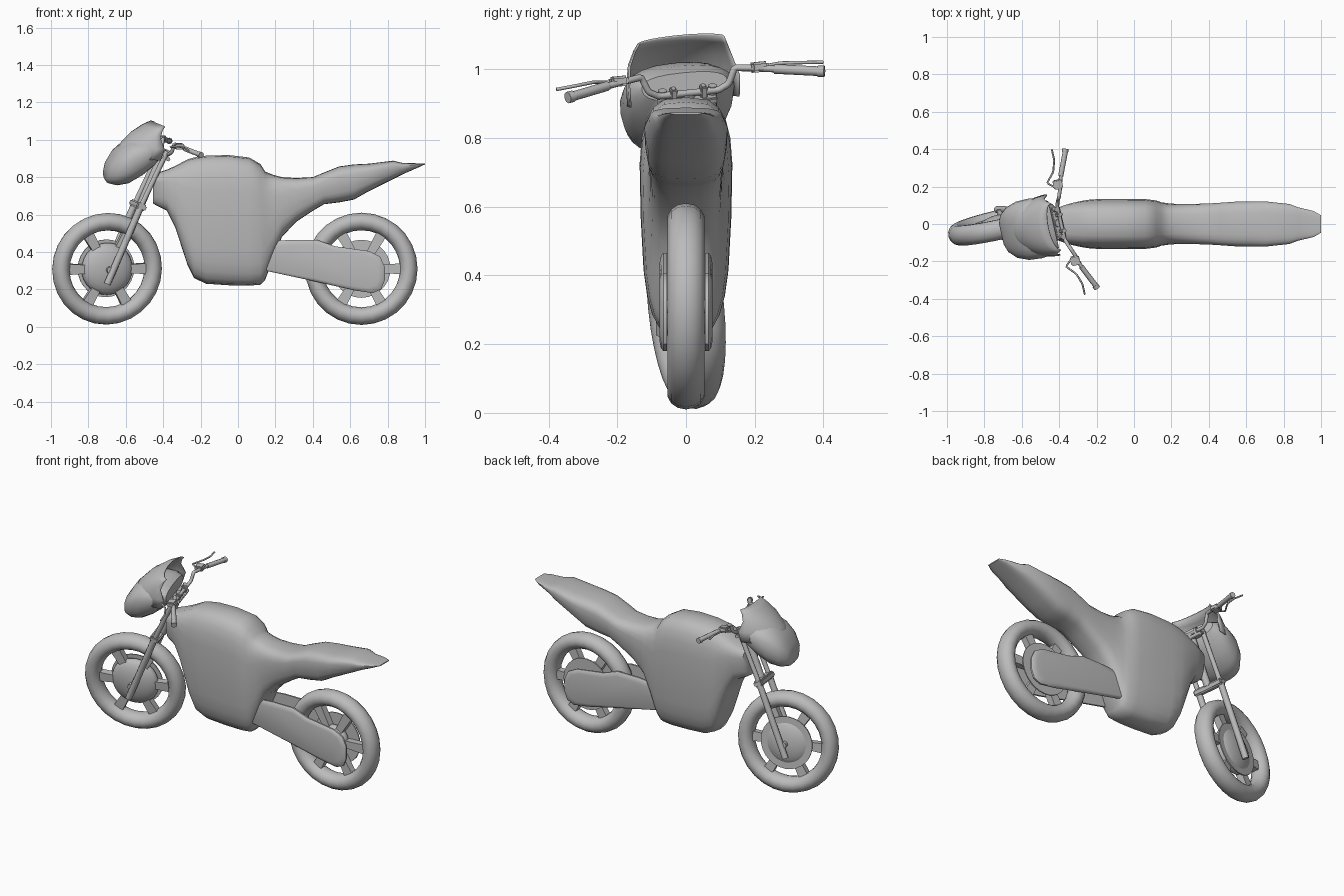
import bpy, bmesh, math
from mathutils import Matrix, Vector

if "Cube" in bpy.data.objects:
    bpy.data.objects.remove(bpy.data.objects["Cube"])

grey = bpy.data.materials.new("plain_grey")
grey.use_nodes = True
colour = (0.5, 0.5, 0.5, 1)
grey.diffuse_color = colour
grey.node_tree.nodes["Principled BSDF"].inputs["Base Color"].default_value = colour

# Front assembly is turned about the raked steering axis
pivot = Vector((-0.70, 0, 0.31))
STEER = (Matrix.Translation(pivot) @ Matrix.Rotation(math.radians(14), 4, Vector((0.41, 0, 0.912)))
         @ Matrix.Translation(-pivot))
FIXED = Matrix.Identity(4)
meshes = []


def finish(name, bm, matrix):
    bmesh.ops.recalc_face_normals(bm, faces=bm.faces)
    me = bpy.data.meshes.new(name)
    bm.to_mesh(me)
    bm.free()
    me.materials.append(grey)
    ob = bpy.data.objects.new(name, me)
    bpy.context.collection.objects.link(ob)
    ob.matrix_world = matrix
    meshes.append(ob)
    return ob


def bridge(bm, rings, closed=True):
    loops = [[bm.verts.new(p) for p in ring] for ring in rings]
    n = len(loops[0])
    for a, b in zip(loops, loops[1:]):
        for i in range(n if closed else n - 1):
            j = (i + 1) % n
            bm.faces.new((a[i], a[j], b[j], b[i]))
    return loops


def section(x, bottom, top, width, taper, power, count=24):
    """Rounded upright section, narrower towards its bottom."""
    ring = []
    for i in range(count):
        a = math.tau * i / count
        c, s = math.cos(a), math.sin(a)
        u = math.copysign(abs(s) ** power, s)
        y = width * math.copysign(abs(c) ** power, c) * (1 - taper * (1 - u) / 2)
        ring.append((x, y, (top + bottom) / 2 + u * (top - bottom) / 2))
    return ring


def shell(name, stations, matrix, taper, power):
    bm = bmesh.new()
    loops = bridge(bm, [section(*s, taper, power) for s in stations])
    bm.faces.new(loops[0])
    bm.faces.new(loops[-1])
    return finish(name, bm, matrix)


def tube(name, points, radius, matrix, smooth_path=False):
    cu = bpy.data.curves.new(name, "CURVE")
    cu.dimensions = "3D"
    cu.bevel_depth, cu.bevel_resolution = radius, 2
    cu.use_fill_caps = True
    if smooth_path:
        sp = cu.splines.new("NURBS")
        sp.use_endpoint_u, sp.order_u, sp.resolution_u = True, 3, 5
    else:
        sp = cu.splines.new("POLY")
    sp.points.add(len(points) - 1)
    for p, co in zip(sp.points, points):
        p.co = (*co, 1)
    cu.materials.append(grey)
    ob = bpy.data.objects.new(name, cu)
    bpy.context.collection.objects.link(ob)
    ob.matrix_world = matrix
    return ob


def lathe(name, profile, centre, matrix, count=28):
    """Spin (radius, y) points around the axle."""
    bm = bmesh.new()
    rings = [[centre + Vector((r * math.cos(math.tau * i / count), y,
                               r * math.sin(math.tau * i / count)))
              for i in range(count)] for r, y in profile]
    bridge(bm, rings)
    bmesh.ops.remove_doubles(bm, verts=bm.verts, dist=0.0005)
    return finish(name, bm, matrix)


def box(name, size, centre, matrix, rotation=FIXED):
    bm = bmesh.new()
    m = Matrix.Translation(centre) @ rotation @ Matrix.Diagonal((*size, 1))
    bmesh.ops.create_cube(bm, size=1, matrix=m)
    bmesh.ops.bevel(bm, geom=bm.edges[:], offset=min(size) * 0.2, segments=2, affect="EDGES")
    return finish(name, bm, matrix)


def wheel(label, centre, matrix, hub_radius, hub_depth):
    # Tyre with an oval section
    steps = [math.tau * i / 14 for i in range(15)]
    lathe(label + "_tyre", [(0.253 + 0.047 * math.cos(a), 0.055 * math.sin(a)) for a in steps],
          centre, matrix)
    # Domed hub cover
    dome = [math.pi * i / 12 for i in range(13)]
    lathe(label + "_hub", [(hub_radius * math.sin(a), -hub_depth * math.cos(a)) for a in dome],
          centre, matrix)
    lathe(label + "_brake_disc", [(0, 0.03), (0.155, 0.03), (0.155, 0.024), (0, 0.024)],
          centre, matrix)
    # Six flat tapered spokes
    bm = bmesh.new()
    for i in range(6):
        m = Matrix.Translation(centre) @ Matrix.Rotation(math.tau * i / 6, 4, "Y")
        rings = [[m @ Vector((r, y * d, z * w)) for y, z in ((-1, -1), (1, -1), (1, 1), (-1, 1))]
                 for r, w, d in ((0.03, 0.018, 0.02), (0.23, 0.03, 0.02))]
        bridge(bm, rings)
    finish(label + "_spokes", bm, matrix)


wheel("front_wheel", pivot, STEER, 0.14, 0.055)
wheel("rear_wheel", Vector((0.66, 0, 0.31)), FIXED, 0.09, 0.05)

# Tank, engine cover, seat and tail in one skin: x, bottom, top, half width
shell("body", [
    (-0.455, 0.66, 0.76, 0.05), (-0.44, 0.65, 0.82, 0.08), (-0.38, 0.62, 0.84, 0.105),
    (-0.335, 0.53, 0.86, 0.12), (-0.27, 0.33, 0.895, 0.135), (-0.235, 0.26, 0.905, 0.14),
    (-0.17, 0.23, 0.915, 0.145), (-0.05, 0.222, 0.918, 0.145), (0.06, 0.22, 0.905, 0.143),
    (0.12, 0.225, 0.87, 0.135), (0.145, 0.25, 0.83, 0.125), (0.19, 0.37, 0.812, 0.118),
    (0.235, 0.48, 0.80, 0.115), (0.31, 0.56, 0.795, 0.115), (0.40, 0.62, 0.80, 0.118),
    (0.46, 0.655, 0.825, 0.122), (0.54, 0.665, 0.857, 0.128), (0.62, 0.68, 0.868, 0.13),
    (0.70, 0.725, 0.872, 0.13), (0.83, 0.79, 0.888, 0.115), (0.88, 0.815, 0.876, 0.095),
    (0.96, 0.85, 0.874, 0.075), (1.0, 0.868, 0.874, 0.05)], FIXED, 0.18, 0.6)

# Rear arm covers either side of the wheel
outline = [(0.1, 0.45), (0.28, 0.465), (0.42, 0.465), (0.52, 0.43), (0.70, 0.405), (0.76, 0.375),
           (0.785, 0.32), (0.785, 0.25), (0.765, 0.2), (0.72, 0.18), (0.62, 0.195), (0.4, 0.245),
           (0.1, 0.31)]
mid = Vector((0.45, 0.32))
for side, s in (("left", 1), ("right", -1)):
    bm = bmesh.new()
    rings = []
    for y, k in ((0.056, 1), (0.066, 1), (0.073, 0.94), (0.077, 0.8)):
        rings.append([(mid.x + (x - mid.x) * (0.5 + k / 2), s * y, mid.y + (z - mid.y) * k)
                      for x, z in outline])
    loops = bridge(bm, rings)
    bm.faces.new(loops[0])
    bm.faces.new(loops[-1])
    finish(side + "_rear_arm_cover", bm, FIXED)
tube("rear_axle", [(0.66, -0.065, 0.31), (0.66, 0.065, 0.31)], 0.02, FIXED)

# Nose fairing
shell("nose_fairing", [
    (-0.715, 0.79, 0.85, 0.06), (-0.70, 0.77, 0.89, 0.105), (-0.66, 0.76, 0.95, 0.145),
    (-0.60, 0.77, 1.0, 0.168), (-0.53, 0.81, 1.02, 0.172), (-0.47, 0.86, 1.01, 0.165),
    (-0.43, 0.91, 0.99, 0.135)], STEER, 0.1, 0.8)

# Wrap-round windscreen: height, front x, back x, half width
bm = bmesh.new()
rows = []
for z, front, back, w in ((0.92, -0.67, -0.45, 0.165), (0.98, -0.635, -0.43, 0.168),
                          (1.04, -0.575, -0.45, 0.155), (1.08, -0.51, -0.435, 0.14),
                          (1.10, -0.46, -0.42, 0.13)):
    rows.append([(back + (front - back) * math.sin(a), w * math.cos(a),
                  z - 0.015 * (1 - math.sin(a))) for a in (math.pi * i / 14 for i in range(15))])
bridge(bm, rows, closed=False)
screen = finish("windscreen", bm, STEER)
screen.modifiers.new("thickness", "SOLIDIFY").thickness = 0.006

# Fork, clamps, bars and levers
rake = Matrix.Rotation(math.atan2(0.41, 0.912), 4, "Y")
tube("fork_stem", [(-0.52, 0, 0.65), (-0.40, 0, 0.93)], 0.022, STEER)
box("lower_clamp", (0.055, 0.19, 0.035), (-0.535, 0, 0.65), STEER, rake)
box("upper_clamp", (0.055, 0.17, 0.02), (-0.405, 0, 0.91), STEER, rake)
tube("front_axle", [(-0.70, -0.08, 0.31), (-0.70, 0.08, 0.31)], 0.018, STEER)
for side, s in (("left", 1), ("right", -1)):
    tube(side + "_fork_lower", [(-0.715, s * 0.075, 0.235), (-0.54, s * 0.075, 0.64)], 0.019, STEER)
    tube(side + "_fork_upper", [(-0.54, s * 0.075, 0.64), (-0.395, s * 0.075, 0.945)], 0.014, STEER)
    tube(side + "_handlebar", [(-0.39, 0, 0.93), (-0.39, s * 0.09, 0.93), (-0.38, s * 0.12, 0.945),
                               (-0.37, s * 0.14, 0.99), (-0.355, s * 0.18, 0.985),
                               (-0.335, s * 0.25, 0.975)], 0.01, STEER, True)
    tube(side + "_grip", [(-0.335, s * 0.25, 0.975), (-0.28, s * 0.375, 0.955)], 0.014, STEER)
    tube(side + "_grip_end", [(-0.285, s * 0.367, 0.956), (-0.278, s * 0.385, 0.954)], 0.017, STEER)
    box(side + "_lever_mount", (0.05, 0.05, 0.03), (-0.36, s * 0.21, 0.985), STEER)
    tube(side + "_lever", [(-0.37, s * 0.19, 0.985), (-0.415, s * 0.23, 0.985),
                           (-0.37, s * 0.28, 0.99), (-0.35, s * 0.34, 0.985),
                           (-0.35, s * 0.40, 0.98)], 0.005, STEER, True)
    box(side + "_bar_clamp", (0.03, 0.02, 0.045), (-0.392, s * 0.045, 0.928), STEER, rake)

# Soft shading with crisp edges
bpy.ops.object.select_all(action="DESELECT")
for ob in meshes:
    ob.select_set(True)
bpy.context.view_layer.objects.active = meshes[0]
bpy.ops.object.shade_smooth_by_angle(angle=math.radians(40))
